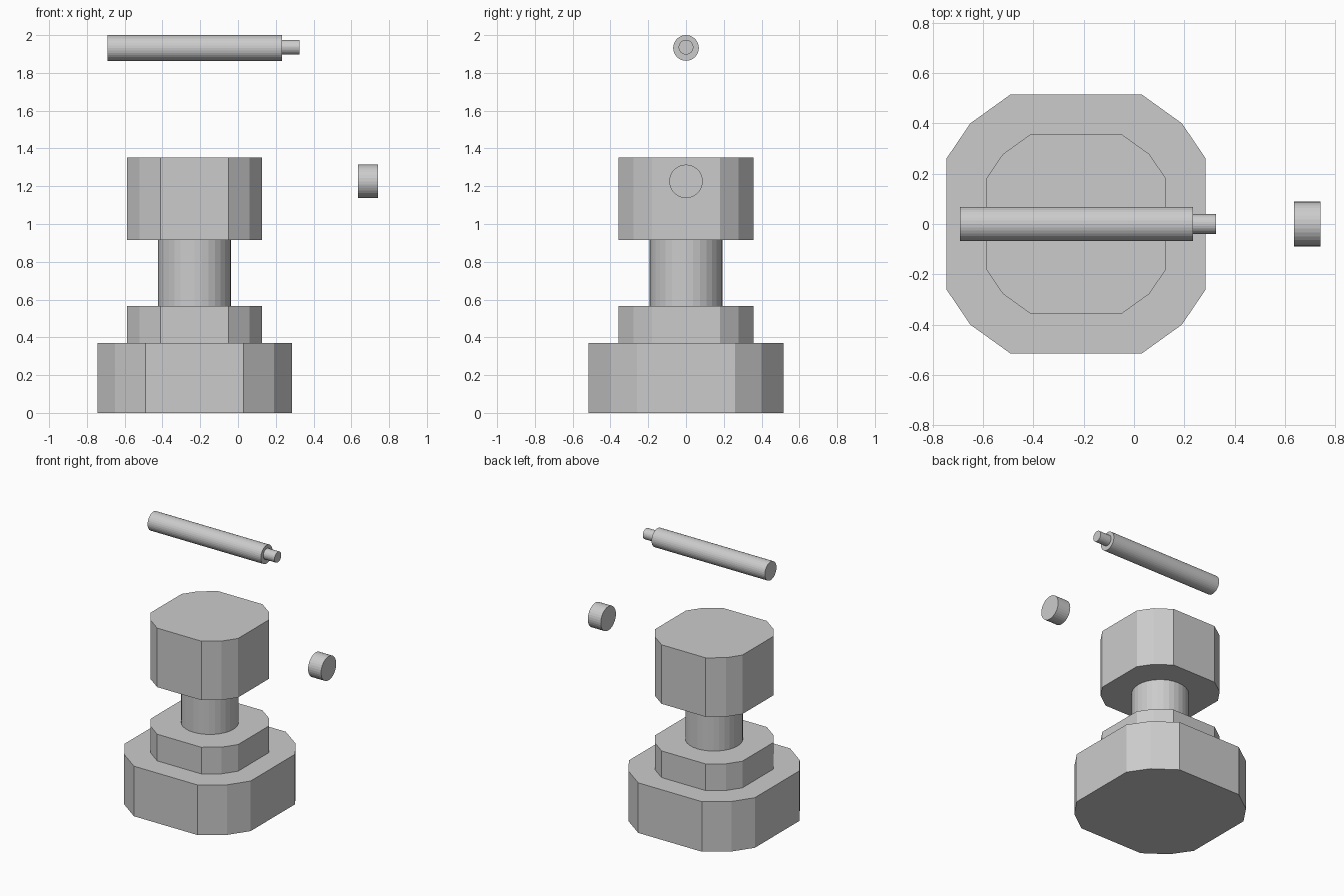
import bpy, bmesh
from math import pi
from mathutils import Matrix

if "Cube" in bpy.data.objects:
    bpy.data.objects.remove(bpy.data.objects["Cube"])

CX = -0.23  # axis of the pedestal
# one quarter of the chamfered outline, half width 0.515
CORNER = [(0.515, 0.26), (0.42, 0.40), (0.26, 0.515)]


def finish(name, bm):
    bmesh.ops.recalc_face_normals(bm, faces=bm.faces)
    me = bpy.data.meshes.new(name)
    bm.to_mesh(me)
    bm.free()
    ob = bpy.data.objects.new(name, me)
    bpy.context.collection.objects.link(ob)
    return ob


def block(name, half, z0, z1):
    """Square prism with two-facet corners, mirrored from one quarter."""
    s = half / 0.515
    right = CORNER + [(-x, y) for x, y in reversed(CORNER)]
    outline = right + [(x, -y) for x, y in reversed(right)]
    bm = bmesh.new()
    face = bm.faces.new([bm.verts.new((CX + x * s, y * s, z0)) for x, y in outline])
    ext = bmesh.ops.extrude_face_region(bm, geom=[face], use_keep_orig=True)
    top = [g for g in ext["geom"] if isinstance(g, bmesh.types.BMVert)]
    bmesh.ops.translate(bm, verts=top, vec=(0, 0, z1 - z0))
    return finish(name, bm)


def cylinder(name, r, length, center, along_x=False):
    bm = bmesh.new()
    m = Matrix.Translation(center)
    if along_x:
        m = m @ Matrix.Rotation(pi / 2, 4, 'Y')
    bmesh.ops.create_cone(bm, cap_ends=True, segments=32, radius1=r, radius2=r,
                          depth=length, matrix=m)
    return finish(name, bm)


def x_rod(name, r, x0, x1, z):
    return cylinder(name, r, x1 - x0, ((x0 + x1) / 2, 0, z), True)


# pedestal
block("base", 0.515, 0, 0.37)
block("lower_collar", 0.357, 0.37, 0.567)
cylinder("neck", 0.193, 0.348, (CX, 0, 0.741))
block("head", 0.357, 0.915, 1.351)

# floating side button
x_rod("button", 0.0885, 0.635, 0.741, 1.226)

# handle bar with stepped tip
x_rod("handle_bar", 0.068, -0.692, 0.234, 1.932)
x_rod("handle_tip", 0.039, 0.234, 0.326, 1.936)
